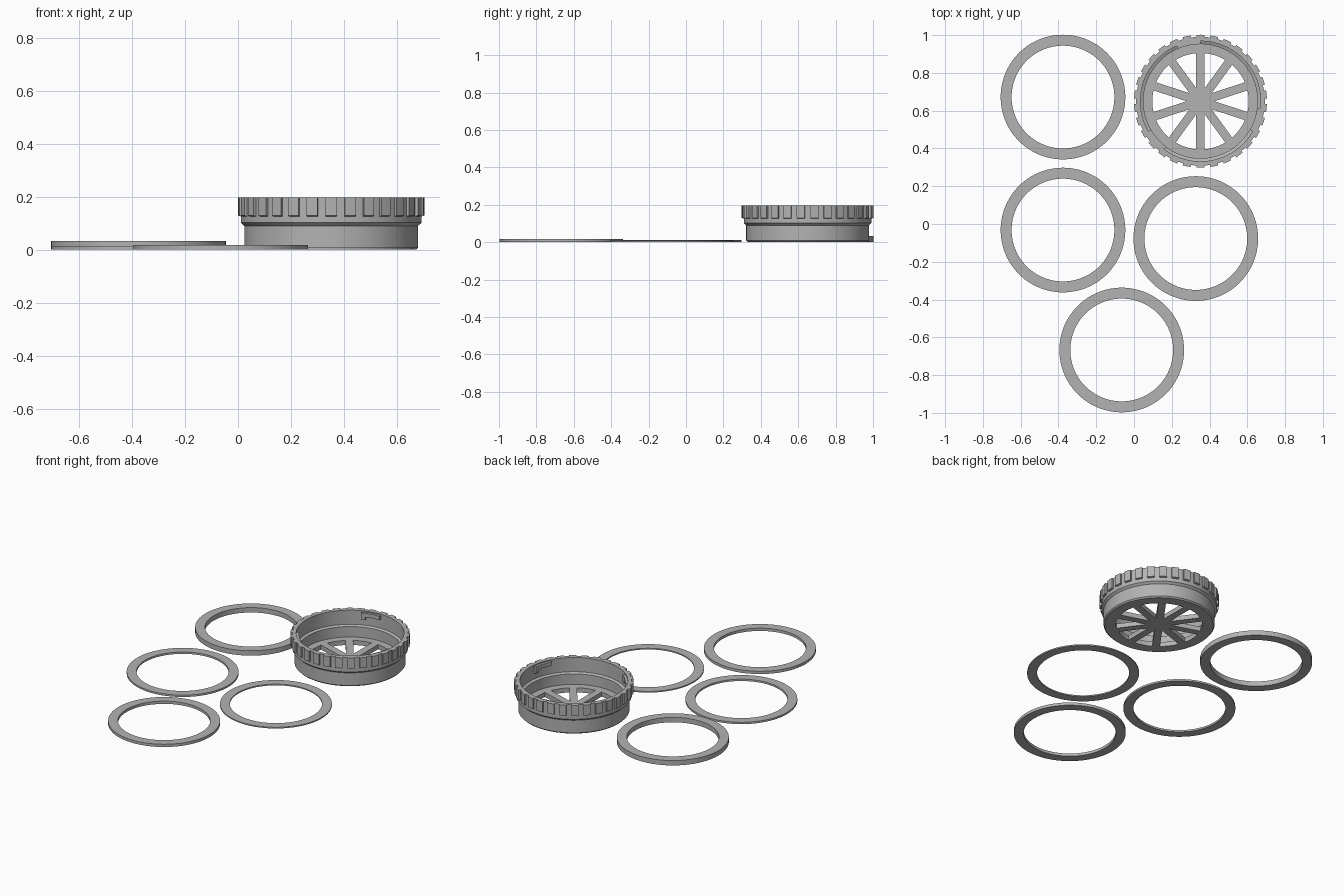
import bpy, bmesh, math
from mathutils import Matrix, Vector

if "Cube" in bpy.data.objects:
    bpy.data.objects.remove(bpy.data.objects["Cube"])

grey = bpy.data.materials.new("grey plastic")
grey.diffuse_color = (0.45, 0.45, 0.45, 1)
grey.use_nodes = True
grey.node_tree.nodes["Principled BSDF"].inputs["Base Color"].default_value = grey.diffuse_color
CAP = Vector((0.352, 0.65, 0))


def finish(name, bm, loc):
    bmesh.ops.recalc_face_normals(bm, faces=bm.faces)
    me = bpy.data.meshes.new(name)
    bm.to_mesh(me)
    bm.free()
    ob = bpy.data.objects.new(name, me)
    bpy.context.collection.objects.link(ob)
    ob.location = loc
    me.materials.append(grey)
    bpy.ops.object.select_all(action='DESELECT')
    ob.select_set(True)
    bpy.context.view_layer.objects.active = ob
    bpy.ops.object.shade_smooth_by_angle(angle=math.radians(25))
    return ob


def lathe(name, profile, loc, n=120):
    """Revolve a closed (radius, z) profile around the z axis."""
    bm = bmesh.new()
    rings = []
    for i in range(n):
        a = 2 * math.pi * i / n
        rings.append([bm.verts.new((r * math.cos(a), r * math.sin(a), z)) for r, z in profile])
    m = len(profile)
    for i in range(n):
        p, q = rings[i], rings[(i + 1) % n]
        for j in range(m):
            k = (j + 1) % m
            bm.faces.new((p[j], q[j], q[k], p[k]))
    return finish(name, bm, loc)


def arc_block(bm, mid, half, r0, r1, z0, z1, steps=4, slope=0.0):
    """Curved block spanning an angle; the underside can slope up outward."""
    cols = []
    for i in range(steps + 1):
        a = mid - half + 2 * half * i / steps
        c, s = math.cos(a), math.sin(a)
        cols.append([bm.verts.new((r * c, r * s, z)) for r, z in
                     ((r0, z0), (r1, z0 + slope), (r1, z1), (r0, z1))])
    for p, q in zip(cols, cols[1:]):
        for j in range(4):
            k = (j + 1) % 4
            bm.faces.new((p[j], q[j], q[k], p[k]))
    bm.faces.new(cols[0])
    bm.faces.new(cols[-1][::-1])


# Four flat spacer rings of different thickness
for name, x, y, h in (("spacer_thick", -0.376, 0.672, 0.032),
                      ("spacer_thin", -0.376, -0.032, 0.012),
                      ("spacer_thinnest", 0.327, -0.077, 0.008),
                      ("spacer_medium", -0.065, -0.667, 0.018)):
    lathe(name, [(0.272, 0), (0.33, 0), (0.33, h), (0.272, h)], (x, y, 0))

# Cap shell: floor rim, wall, collar and stepped bore
lathe("cap_shell", [(0.255, 0), (0.32, 0), (0.328, 0.008), (0.328, 0.09), (0.341, 0.102),
                    (0.341, 0.197), (0.318, 0.197), (0.318, 0.105), (0.302, 0.098),
                    (0.302, 0.03), (0.255, 0.03)], CAP)

# Ten-spoke floor grille
bm = bmesh.new()
w, outline = 0.0225, []
reach = math.sqrt(0.256 ** 2 - w ** 2)
for i in range(10):
    rot = Matrix.Rotation(math.radians(18 + 36 * i), 3, 'Z')
    for p in ((w / math.tan(math.radians(18)), -w, 0), (reach, -w, 0), (reach, w, 0)):
        outline.append(bm.verts.new(rot @ Vector(p)))
face = bm.faces.new(outline)
ext = bmesh.ops.extrude_face_region(bm, geom=[face])
bmesh.ops.translate(bm, vec=(0, 0, 0.03),
                    verts=[v for v in ext["geom"] if isinstance(v, bmesh.types.BMVert)])
finish("cap_grille", bm, CAP)

# Grip teeth around the collar
bm = bmesh.new()
for i in range(30):
    arc_block(bm, math.radians(-90 + 12 * i), math.radians(3.5), 0.339, 0.352, 0.125, 0.197, 2, 0.004)
finish("cap_grip_teeth", bm, CAP)

# Three stepped bayonet tabs inside the bore
bm = bmesh.new()
for i in range(3):
    a = math.radians(99 + 120 * i)
    arc_block(bm, a, math.radians(9), 0.302, 0.32, 0.165, 0.19)
    arc_block(bm, a + math.radians(11.5), math.radians(2.5), 0.302, 0.32, 0.145, 0.19)
finish("cap_bayonet_tabs", bm, CAP)
